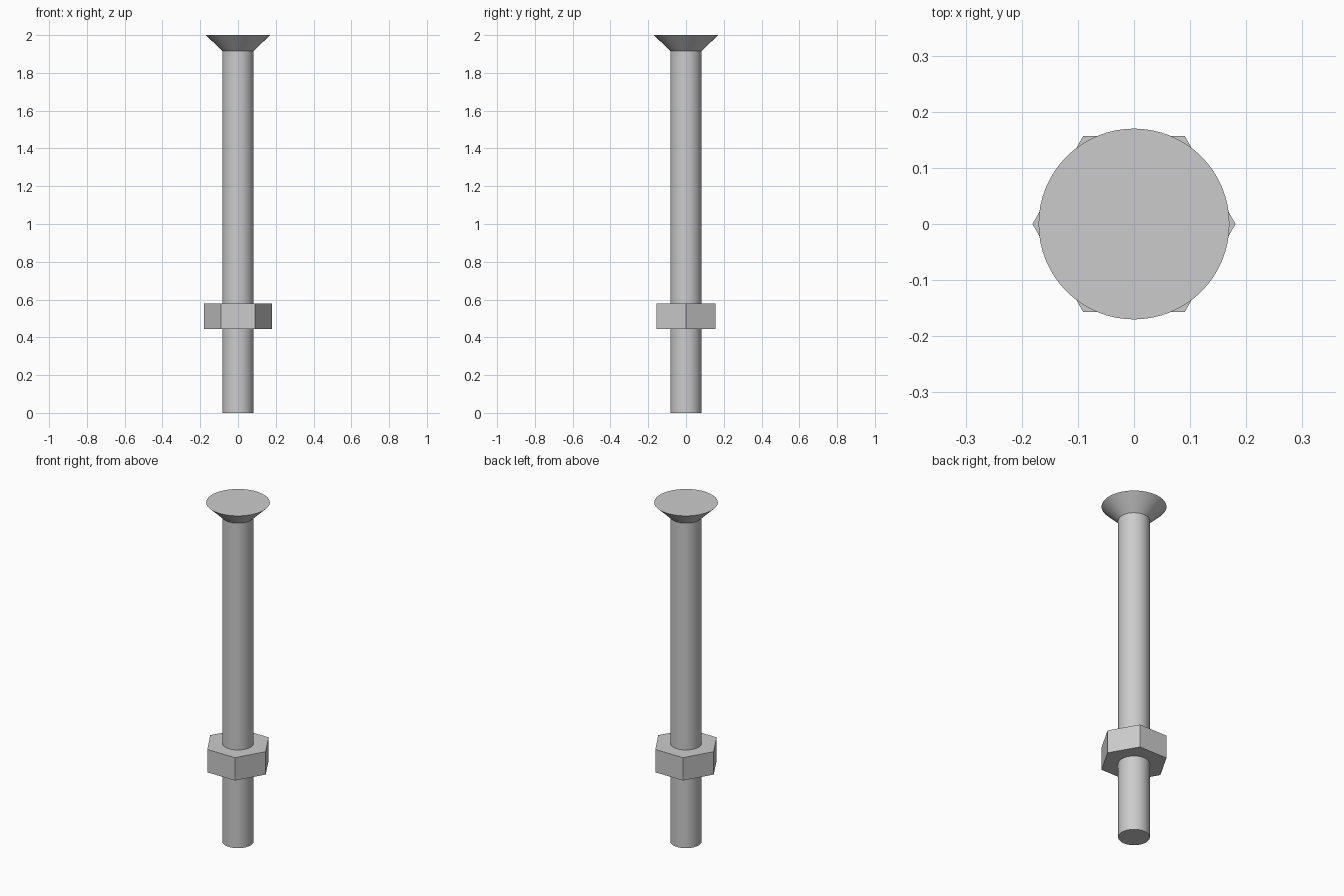
import bpy, bmesh
from math import cos, sin, pi, radians

cube = bpy.data.objects.get("Cube")
if cube:
    bpy.data.objects.remove(cube, do_unlink=True)

steel = bpy.data.materials.new("grey steel")
steel.use_nodes = True
grey = (0.6, 0.6, 0.6, 1)
steel.diffuse_color = grey
steel.node_tree.nodes["Principled BSDF"].inputs["Base Color"].default_value = grey


def lathe(name, profile, sides, smooth=True):
    """Closed solid from (radius, height) rings, first corner on +x."""
    bm = bmesh.new()
    turns = [2 * pi * i / sides for i in range(sides)]
    rings = [[bm.verts.new((r * cos(a), r * sin(a), z)) for a in turns]
             for r, z in profile]
    for low, high in zip(rings, rings[1:]):
        for i in range(sides):
            j = (i + 1) % sides
            bm.faces.new((low[i], low[j], high[j], high[i]))
    bm.faces.new(rings[0][::-1])
    bm.faces.new(rings[-1])
    mesh = bpy.data.meshes.new(name)
    bm.to_mesh(mesh)
    bm.free()
    mesh.materials.append(steel)
    obj = bpy.data.objects.new(name, mesh)
    bpy.context.collection.objects.link(obj)
    if smooth:
        bpy.ops.object.select_all(action="DESELECT")
        obj.select_set(True)
        bpy.context.view_layer.objects.active = obj
        bpy.ops.object.shade_smooth_by_angle(angle=radians(30))
    return obj


SHANK_RADIUS = 0.083

# Round shank flaring into a flat countersunk head
lathe("countersunk_bolt",
      [(SHANK_RADIUS, 0), (SHANK_RADIUS, 1.916), (0.17, 2)], 64)

# Hexagonal nut threaded on the lower shank
lathe("hex_nut", [(0.181, 0.444), (0.181, 0.579)], 6, smooth=False)
